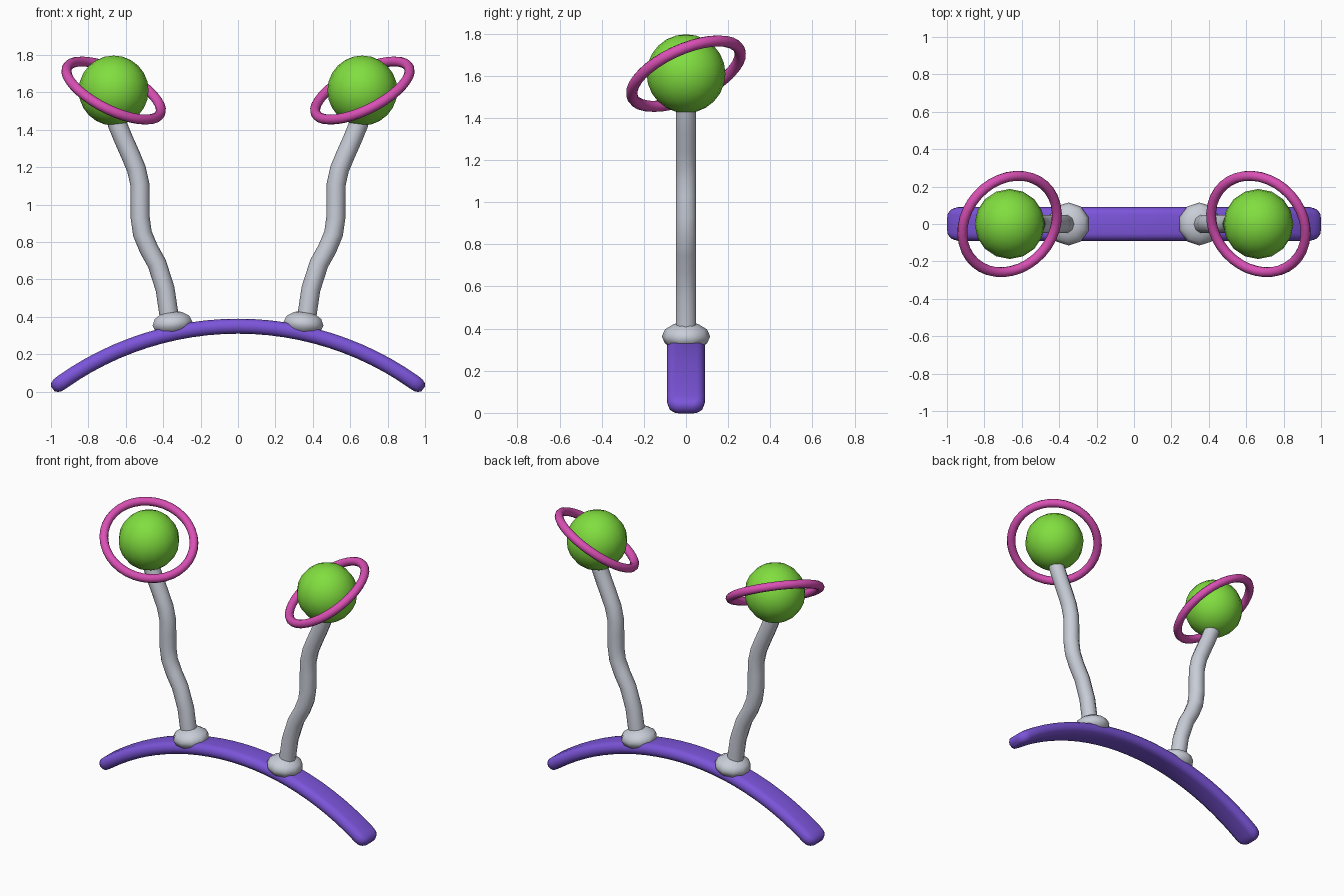
import bpy, bmesh, math
from mathutils import Vector

if "Cube" in bpy.data.objects:
    bpy.data.objects.remove(bpy.data.objects["Cube"])


def material(name, rgb):
    m = bpy.data.materials.new(name)
    m.diffuse_color = (*rgb, 1)
    m.use_nodes = True
    m.node_tree.nodes["Principled BSDF"].inputs["Base Color"].default_value = m.diffuse_color
    return m


PURPLE = material("purple", (0.20, 0.09, 0.70))
GREEN = material("green", (0.22, 0.73, 0.05))
PINK = material("pink", (0.70, 0.08, 0.46))
GREY = material("pale_grey", (0.58, 0.61, 0.68))


def finish(obj, name, mat, angle=50):
    obj.name = name
    obj.data.materials.clear()
    obj.data.materials.append(mat)
    bpy.ops.object.select_all(action='DESELECT')
    obj.select_set(True)
    bpy.context.view_layer.objects.active = obj
    bpy.ops.object.shade_smooth_by_angle(angle=math.radians(angle))
    return obj


def sweep(name, path, profile, scales, mat, angle):
    """Sweep a (y, normal) profile along an xz path, with per-station (y, normal) scales."""
    bm = bmesh.new()
    pts = [Vector((x, 0, z)) for x, z in path]
    rings = []
    for i, p in enumerate(pts):
        t = (pts[min(i + 1, len(pts) - 1)] - pts[max(i - 1, 0)]).normalized()
        n = Vector((-t.z, 0, t.x))
        sy, sn = scales[i]
        rings.append([bm.verts.new(p + Vector((0, y * sy, 0)) + n * h * sn) for y, h in profile])
    k = len(profile)
    for a, b in zip(rings, rings[1:]):
        for j in range(k):
            bm.faces.new((a[j], a[(j + 1) % k], b[(j + 1) % k], b[j]))
    bm.faces.new(rings[0])
    bm.faces.new(rings[-1])
    bmesh.ops.recalc_face_normals(bm, faces=bm.faces)
    me = bpy.data.meshes.new(name)
    bm.to_mesh(me)
    bm.free()
    obj = bpy.data.objects.new(name, me)
    bpy.context.collection.objects.link(obj)
    return finish(obj, name, mat, angle)


# Headband: arc of a circle with a flat rounded section and tapered tips
R, TOP, END = 1.63, 0.35, 0.99
A = math.asin(END / R)
tips = [(0.0, 0.5, 0.4), (0.012, 0.75, 0.75), (0.03, 0.92, 0.95), (0.06, 1, 1)]
stations = [(-A + d / R, sy, sn) for d, sy, sn in tips]
inner = A - 0.06 / R
stations += [(-inner + 2 * inner * i / 24, 1, 1) for i in range(1, 24)]
stations += [(A - d / R, sy, sn) for d, sy, sn in reversed(tips)]
band_path = [(R * math.sin(a), TOP - R + R * math.cos(a)) for a, _, _ in stations]
half = [(0.09, 0.0), (0.084, 0.022), (0.068, 0.036), (0.05, 0.04)]
upper = half + [(-y, h) for y, h in reversed(half)]
band_profile = upper + [(-y, -h) for y, h in upper[1:-1]]
sweep("headband", band_path, band_profile, [s[1:] for s in stations], PURPLE, 40)

# Both antennae, mirrored in x
stem = [(0.345, 0.275), (0.36, 0.35), (0.372, 0.43), (0.39, 0.55), (0.433, 0.684),
        (0.478, 0.765), (0.511, 0.845), (0.523, 0.93), (0.523, 1.03), (0.525, 1.11),
        (0.543, 1.19), (0.572, 1.26), (0.61, 1.345), (0.645, 1.43), (0.665, 1.50)]
circle = [(0.051 * math.cos(math.tau * (i + .5) / 10), 0.051 * math.sin(math.tau * (i + .5) / 10))
          for i in range(10)]
for side, tag in ((-1, "left"), (1, "right")):
    sweep(tag + "_stem", [(side * x, z) for x, z in stem], circle,
          [(1, 1)] * len(stem), GREY, 50)

    # Collar at the foot of the stem
    bpy.ops.mesh.primitive_uv_sphere_add(segments=10, ring_count=6, radius=1,
                                         location=(side * 0.35, 0, 0.363),
                                         rotation=(0, side * 0.1, 0))
    collar = bpy.context.object
    collar.scale = (0.113, 0.115, 0.068)
    finish(collar, tag + "_collar", GREY, 60)

    # Ball on top
    centre = Vector((side * 0.665, 0, 1.61))
    bpy.ops.mesh.primitive_uv_sphere_add(segments=16, ring_count=12, radius=0.187, location=centre)
    finish(bpy.context.object, tag + "_ball", GREEN)

    # Tilted ring around the ball
    axis = Vector((-side * 0.416, -0.374, 0.83))
    bpy.ops.mesh.primitive_torus_add(major_radius=0.278, minor_radius=0.027, major_segments=36,
                                     minor_segments=10, location=centre,
                                     rotation=axis.to_track_quat('Z', 'Y').to_euler())
    finish(bpy.context.object, tag + "_ring", PINK)
